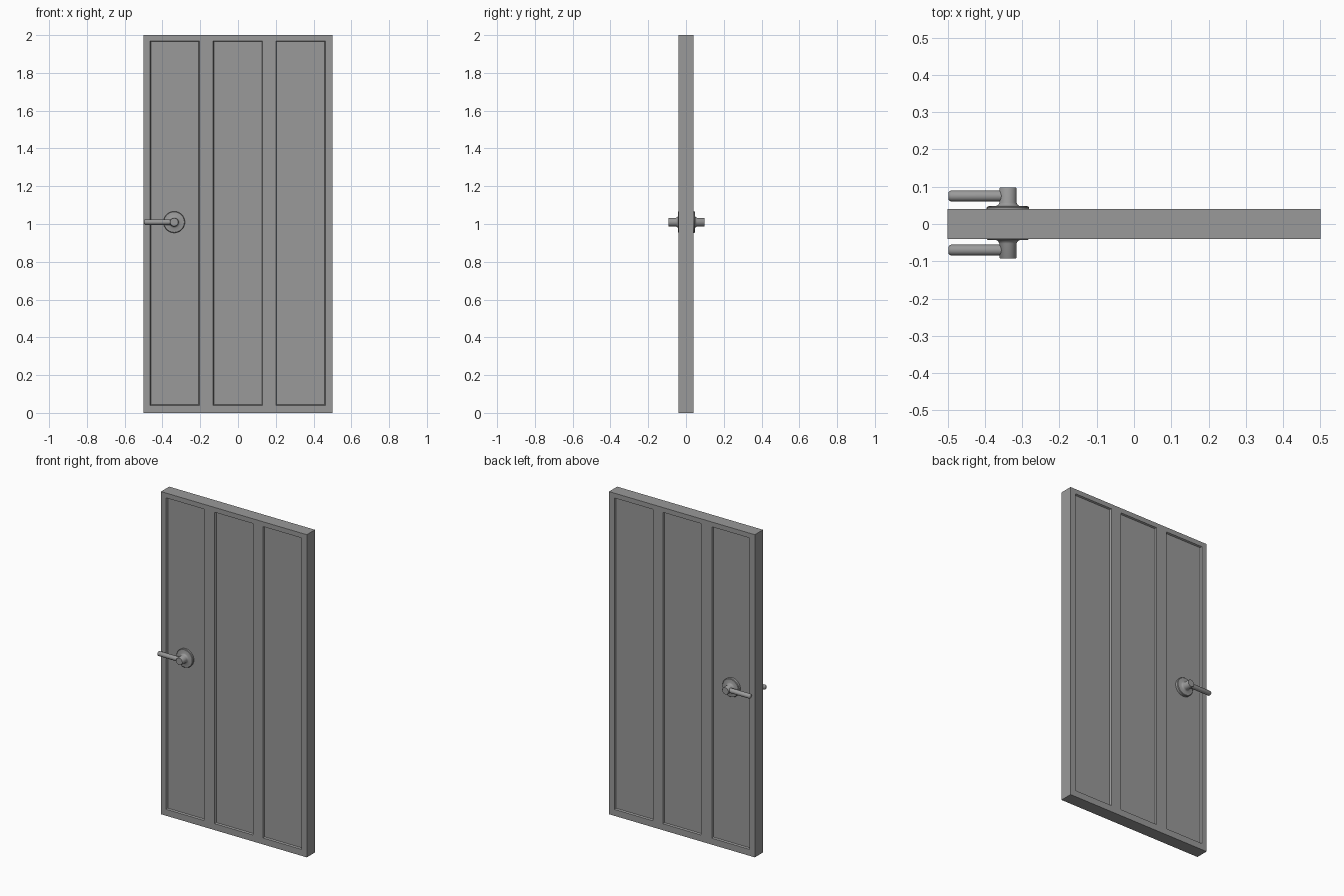
import bpy, bmesh, math
from mathutils import Matrix, Vector

if "Cube" in bpy.data.objects:
    bpy.data.objects.remove(bpy.data.objects["Cube"])

grey = bpy.data.materials.new("grey")
grey.diffuse_color = (0.32, 0.32, 0.32, 1)
grey.use_nodes = True
grey.node_tree.nodes["Principled BSDF"].inputs["Base Color"].default_value = grey.diffuse_color


def finish(name, bm, smooth=False):
    bmesh.ops.recalc_face_normals(bm, faces=bm.faces[:])
    me = bpy.data.meshes.new(name)
    bm.to_mesh(me)
    bm.free()
    me.materials.append(grey)
    ob = bpy.data.objects.new(name, me)
    bpy.context.collection.objects.link(ob)
    if smooth:
        bpy.context.view_layer.objects.active = ob
        ob.select_set(True)
        bpy.ops.object.shade_smooth_by_angle(angle=math.radians(40))
        ob.select_set(False)
    return ob


def lathe(name, profile, matrix, steps=32):
    """Spin (radius, height) points around z, then place with matrix."""
    bm = bmesh.new()
    vs = [bm.verts.new((r, 0, h)) for r, h in profile]
    es = [bm.edges.new(p) for p in zip(vs, vs[1:])]
    bmesh.ops.spin(bm, geom=vs + es, cent=(0, 0, 0), axis=(0, 0, 1),
                   angle=2 * math.pi, steps=steps)
    bmesh.ops.remove_doubles(bm, verts=bm.verts[:], dist=1e-5)
    bmesh.ops.transform(bm, matrix=matrix, verts=bm.verts[:])
    return finish(name, bm, True)


# Door slab: grid of faces front and back, with three recessed panels each
T = 0.04
xs = [-0.5, -0.465, -0.205, -0.132, 0.13, 0.20, 0.462, 0.5]
zs = [0, 0.04, 1.97, 2]
bm = bmesh.new()
grid = {(i, k, s): bm.verts.new((x, s * T, z))
        for i, x in enumerate(xs) for k, z in enumerate(zs) for s in (-1, 1)}
panels = []
for s in (-1, 1):
    for i in range(len(xs) - 1):
        for k in range(len(zs) - 1):
            f = bm.faces.new([grid[i, k, s], grid[i + 1, k, s],
                              grid[i + 1, k + 1, s], grid[i, k + 1, s]])
            if k == 1 and i in (1, 3, 5):
                panels.append(f)
# Edges of the slab
for i in range(len(xs) - 1):
    for k in (0, len(zs) - 1):
        bm.faces.new([grid[i, k, -1], grid[i + 1, k, -1], grid[i + 1, k, 1], grid[i, k, 1]])
for k in range(len(zs) - 1):
    for i in (0, len(xs) - 1):
        bm.faces.new([grid[i, k, -1], grid[i, k + 1, -1], grid[i, k + 1, 1], grid[i, k, 1]])
bmesh.ops.recalc_face_normals(bm, faces=bm.faces[:])
bmesh.ops.inset_individual(bm, faces=panels, thickness=0.006, depth=-0.01)
finish("door_slab", bm)

# Handles: rosette with neck, and lever, on both sides
neck = [(0, 0.02), (0.057, 0.02), (0.057, 0.042), (0.054, 0.045), (0.031, 0.046),
        (0.026, 0.049), (0.023, 0.055), (0.023, 0.093), (0.021, 0.0955), (0, 0.0955)]
R, L = 0.0145, 0.16
lever = [(0, 0), (R, 0), (R, L - 0.007), (R - 0.002, L - 0.003), (R - 0.006, L), (0, L)]
for side, s in (("front", -1), ("back", 1)):
    base = Matrix.Translation((-0.338, 0.0025, 1.01))
    turn = Matrix.Rotation(-s * math.pi / 2, 4, 'X')
    lathe(side + "_handle_rosette", neck, base @ turn)
    lathe(side + "_handle_lever", lever,
          base @ Matrix.Translation((0, s * 0.0725, 0)) @ Matrix.Rotation(-math.pi / 2, 4, 'Y'), 24)
